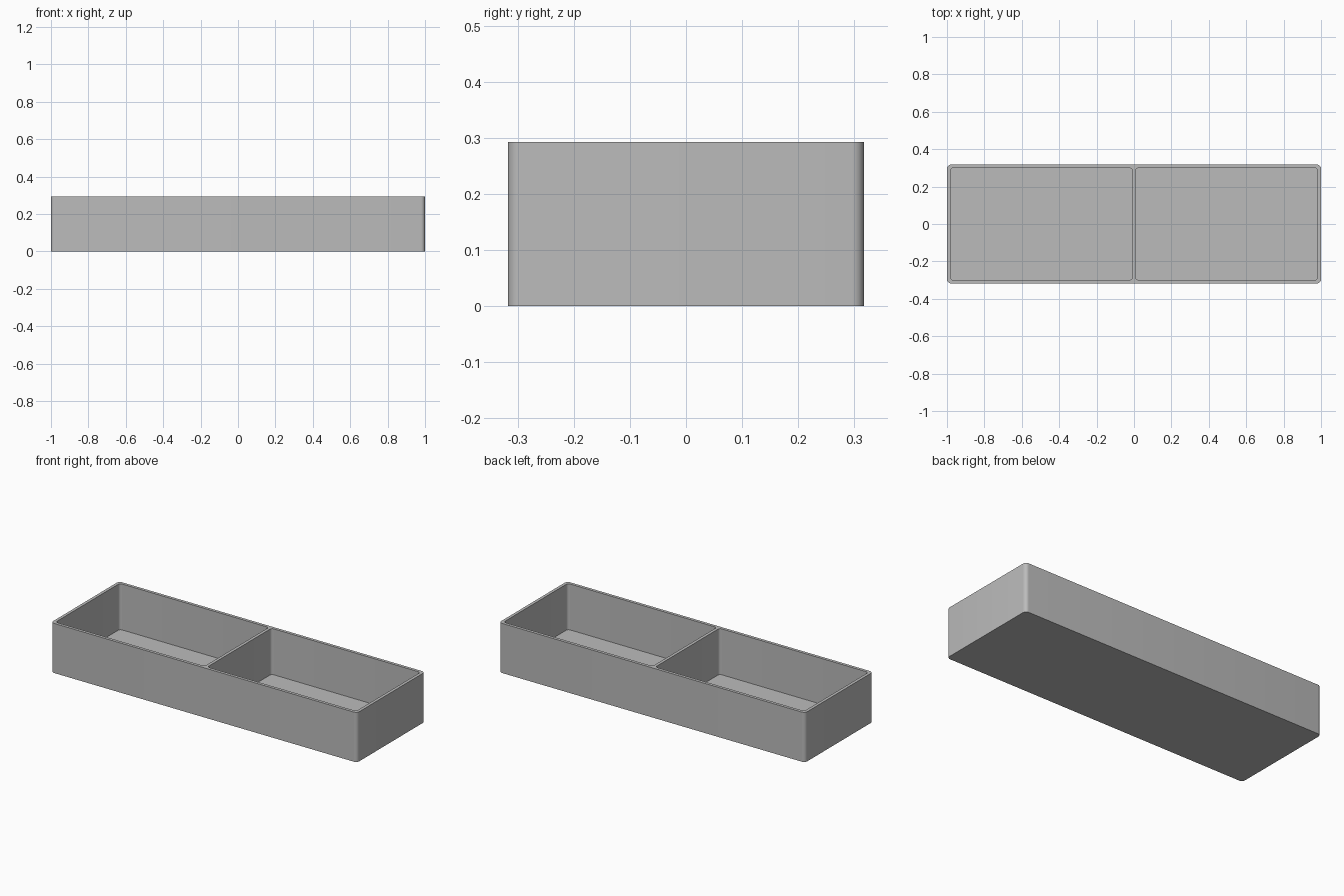
import bpy
import bmesh
import math

if "Cube" in bpy.data.objects:
    bpy.data.objects.remove(bpy.data.objects["Cube"])

LENGTH, WIDTH, HEIGHT = 2.0, 0.635, 0.293
WALL, FLOOR = 0.018, 0.022
OUTER_RADIUS, INNER_RADIUS = 0.022, 0.016

grey = bpy.data.materials.new("plain grey")
grey.use_nodes = True
grey.diffuse_color = (0.5, 0.5, 0.5, 1)
grey.node_tree.nodes["Principled BSDF"].inputs["Base Color"].default_value = (0.5, 0.5, 0.5, 1)


def rounded_block(name, x_range, half_width, z_range, radius):
    """Block whose upright edges are rounded."""
    (x0, x1), (z0, z1) = x_range, z_range
    bm = bmesh.new()
    bmesh.ops.create_cube(bm, size=1)
    for v in bm.verts:
        v.co = (x0 if v.co.x < 0 else x1,
                math.copysign(half_width, v.co.y),
                z0 if v.co.z < 0 else z1)
    upright = [e for e in bm.edges
               if abs(e.verts[0].co.z - e.verts[1].co.z) > 0.01]
    bmesh.ops.bevel(bm, geom=upright, offset=radius, segments=8,
                    profile=0.5, affect='EDGES')
    mesh = bpy.data.meshes.new(name)
    bm.to_mesh(mesh)
    bm.free()
    mesh.materials.append(grey)
    obj = bpy.data.objects.new(name, mesh)
    bpy.context.collection.objects.link(obj)
    return obj


# Solid tray body
tray = rounded_block("divided_tray", (-LENGTH / 2, LENGTH / 2), WIDTH / 2,
                     (0, HEIGHT), OUTER_RADIUS)
bpy.context.view_layer.objects.active = tray
tray.select_set(True)

# Two pockets, leaving the walls, floor and middle divider
near, far = WALL / 2, LENGTH / 2 - WALL
for side, span in (("left", (near, far)), ("right", (-far, -near))):
    cutter = rounded_block(side + "_pocket_cutter", span, WIDTH / 2 - WALL,
                           (FLOOR, HEIGHT + 0.1), INNER_RADIUS)
    cutter.hide_render = True
    cut = tray.modifiers.new(side + "_pocket", 'BOOLEAN')
    cut.operation = 'DIFFERENCE'
    cut.solver = 'EXACT'
    cut.object = cutter
    bpy.ops.object.modifier_apply(modifier=cut.name)
    bpy.data.objects.remove(cutter)

# Smooth rounded corners, crisp rims
bpy.ops.object.shade_smooth_by_angle(angle=math.radians(30))
